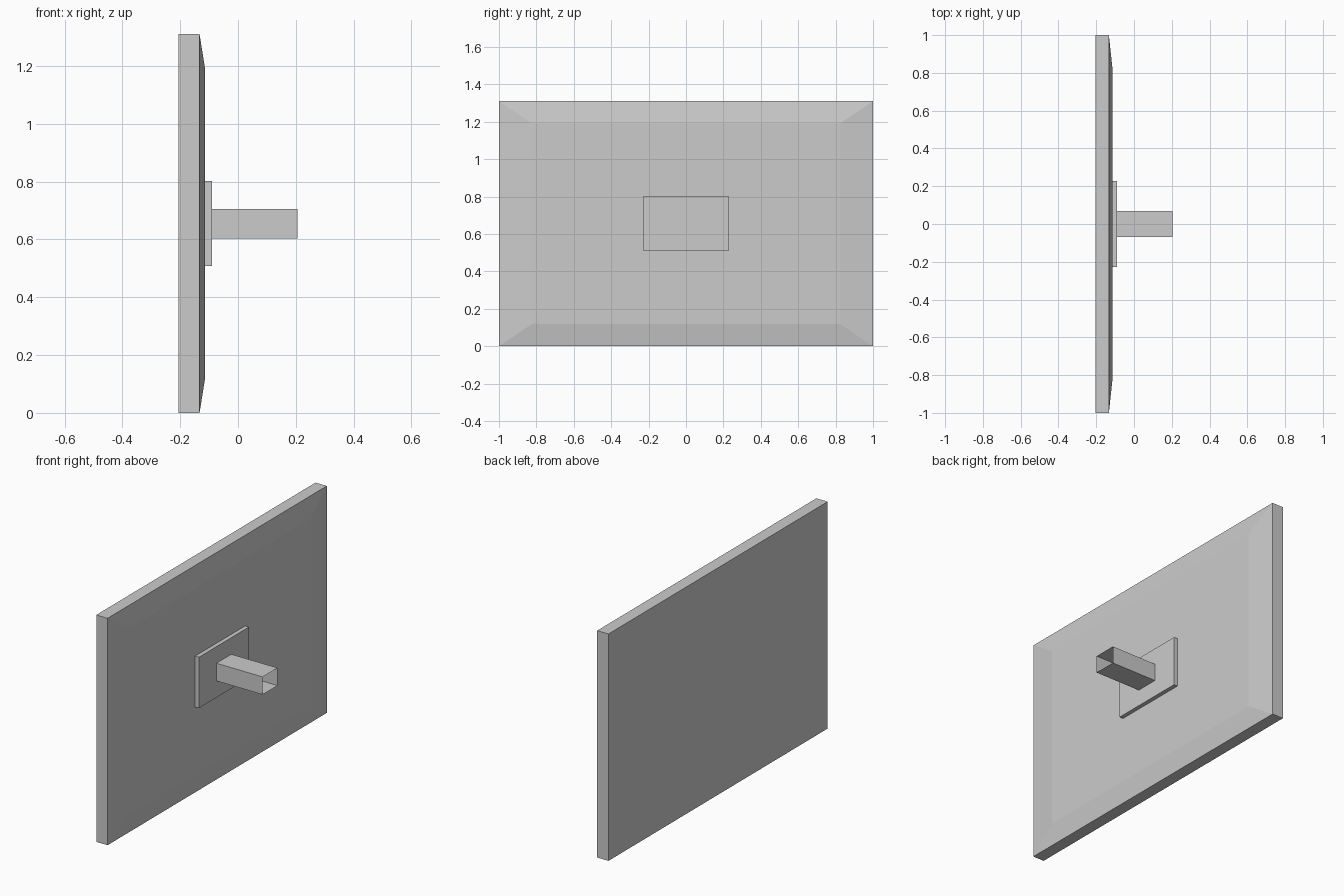
import bpy
import bmesh

cube = bpy.data.objects.get("Cube")
if cube:
    bpy.data.objects.remove(cube, do_unlink=True)

grey = bpy.data.materials.new("plain_grey")
grey.use_nodes = True
colour = (0.6, 0.6, 0.6, 1)
grey.diffuse_color = colour
grey.node_tree.nodes["Principled BSDF"].inputs["Base Color"].default_value = colour

MID_Z = 0.655


def loft(name, rings, cap_end=True):
    """Join centred rectangles (x, half width, half height) along x."""
    bm = bmesh.new()
    loops = []
    for x, w, h in rings:
        corners = ((-w, -h), (w, -h), (w, h), (-w, h))
        loops.append([bm.verts.new((x, y, MID_Z + z)) for y, z in corners])
    for a, b in zip(loops, loops[1:]):
        for i in range(4):
            j = (i + 1) % 4
            bm.faces.new((a[i], a[j], b[j], b[i]))
    if cap_end:
        bm.faces.new(loops[0][::-1])
        bm.faces.new(loops[-1])
    bm.normal_update()
    mesh = bpy.data.meshes.new(name)
    bm.to_mesh(mesh)
    bm.free()
    mesh.materials.append(grey)
    obj = bpy.data.objects.new(name, mesh)
    bpy.context.collection.objects.link(obj)
    return obj


# Flat slab with a shallow chamfered border on its +x side
loft("panel", [(-0.205, 1, MID_Z), (-0.133, 1, MID_Z), (-0.114, 0.823, 0.536)])

# Mounting plate on the chamfered side
loft("mounting_plate", [(-0.114, 0.228, 0.147), (-0.09, 0.228, 0.147)])

# Hollow, paper-thin square arm, open at its far end
loft("hollow_arm", [(-0.09, 0.068, 0.051), (0.205, 0.068, 0.051)], cap_end=False)
